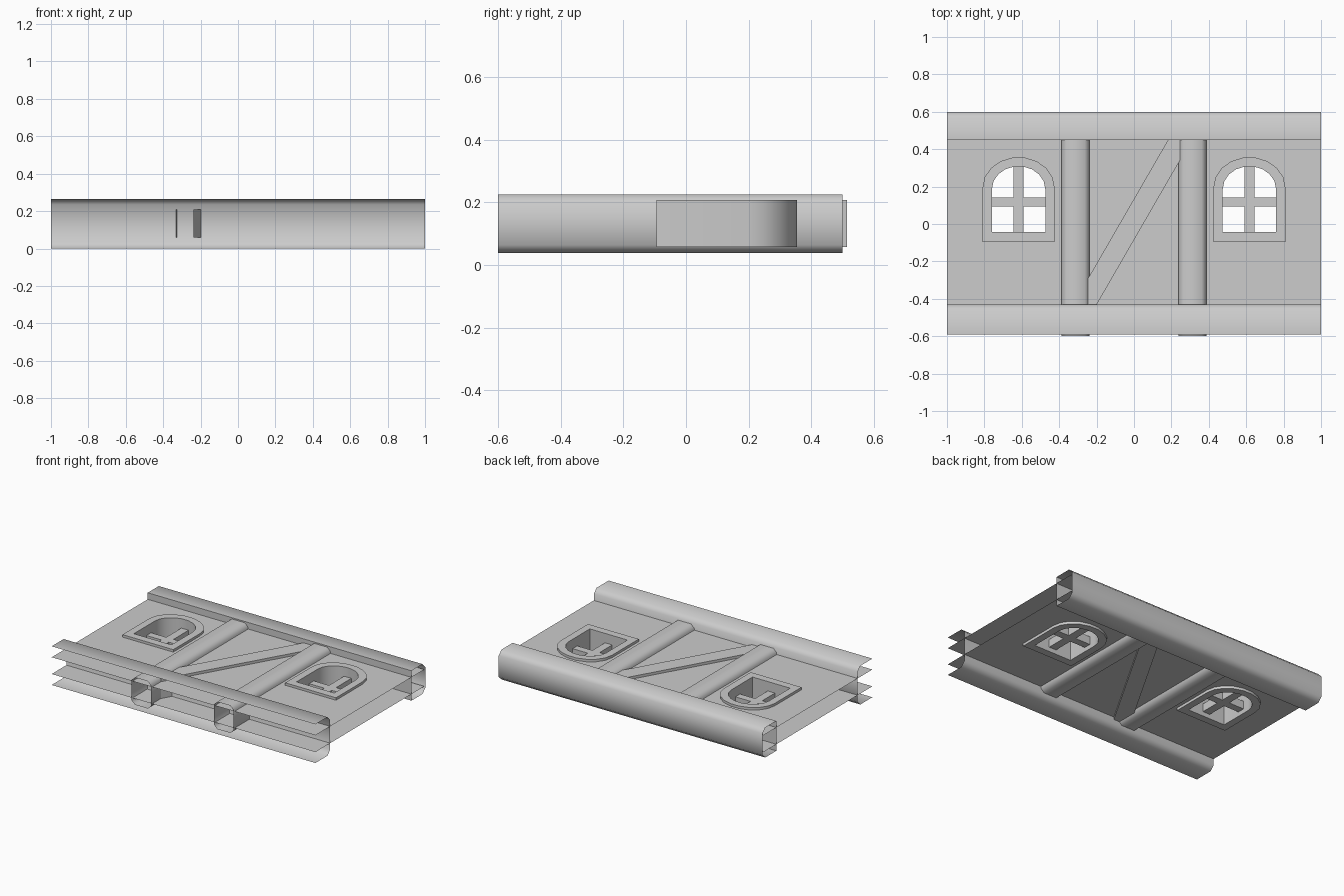
import bpy
import bmesh
from math import radians, sin, cos, pi
from mathutils import Matrix, Vector

cube = bpy.data.objects.get("Cube")
if cube:
    bpy.data.objects.remove(cube, do_unlink=True)

GREY = (0.604, 0.604, 0.604, 1.0)
mat = bpy.data.materials.new("plain_grey")
mat.use_nodes = True
mat.diffuse_color = GREY
mat.node_tree.nodes["Principled BSDF"].inputs["Base Color"].default_value = GREY


def finish(name, bm, smooth_angle=None):
    mesh = bpy.data.meshes.new(name)
    bm.to_mesh(mesh)
    bm.free()
    mesh.materials.append(mat)
    if smooth_angle:
        for poly in mesh.polygons:
            poly.use_smooth = True
        mesh.set_sharp_from_angle(angle=radians(smooth_angle))
    obj = bpy.data.objects.new(name, mesh)
    bpy.context.collection.objects.link(obj)
    return obj


def chamfered(points, r, closed):
    """Cut the corners of a profile; the ends of an open one stay put."""
    pts = [Vector(p) for p in points]
    out = []
    for i, c in enumerate(pts):
        if not closed and i in (0, len(pts) - 1):
            out.append(c)
            continue
        out.append(c + (pts[i - 1] - c).normalized() * r)
        out.append(c + (pts[(i + 1) % len(pts)] - c).normalized() * r)
    return out


def sweep(name, profile, x0, x1, closed, location=(0, 0), angle=0, smooth=None):
    """Open-ended extrusion of a (y, z) profile along local x."""
    bm = bmesh.new()
    a = [bm.verts.new((x0, p[0], p[1])) for p in profile]
    b = [bm.verts.new((x1, p[0], p[1])) for p in profile]
    n = len(profile)
    for i in range(n if closed else n - 1):
        j = (i + 1) % n
        bm.faces.new((a[i], b[i], b[j], a[j]))
    bm.transform(Matrix.Translation((*location, 0)) @ Matrix.Rotation(radians(angle), 4, "Z"))
    return finish(name, bm, smooth)


def plate(name, loops, z, depth=0, smooth=None):
    """Flat outline with holes, given thickness when depth is set."""
    bm = bmesh.new()
    for loop in loops:
        vs = [bm.verts.new((x, y, z)) for x, y in loop]
        for i, v in enumerate(vs):
            bm.edges.new((v, vs[i - 1]))
    bmesh.ops.triangle_fill(bm, use_beauty=True, edges=bm.edges[:], normal=(0, 0, 1))
    if depth:
        ext = bmesh.ops.extrude_face_region(bm, geom=bm.faces[:], use_keep_orig=True)
        moved = [g for g in ext["geom"] if isinstance(g, bmesh.types.BMVert)]
        bmesh.ops.translate(bm, verts=moved, vec=(0, 0, depth))
        bmesh.ops.recalc_face_normals(bm, faces=bm.faces[:])
    return finish(name, bm, smooth)


def box(name, x, y, z, size):
    bm = bmesh.new()
    bmesh.ops.create_cube(bm, size=1)
    bm.transform(Matrix.Translation((x, y, z)) @ Matrix.Diagonal((*size, 1)))
    return finish(name, bm)


def arch(cx, half, bottom, spring, top, segments=9):
    rise = (top - spring) / cos(pi / segments / 2)
    pts = [(cx - half, bottom), (cx + half, bottom)]
    for i in range(segments + 1):
        t = pi * i / segments
        pts.append((cx + half * cos(t), spring + rise * sin(t)))
    return pts


BAR_Z = 0.115
WINDOW_X = 0.617
POST_X = 0.3125

# Bottom beam: a channel open towards the front; top beam: slimmer and boxed in
bottom = chamfered([(-0.59, 0.265), (-0.43, 0.265), (-0.43, 0), (-0.59, 0)], 0.03, False)
sweep("bottom_beam", bottom, -1, 1, False, smooth=80)
top = chamfered([(0.45, 0.235), (0.6, 0.235), (0.6, 0.03), (0.45, 0.03)], 0.03, False)
sweep("top_beam", top, -1, 1, True, smooth=80)

# Wall skins with window openings
openings = [arch(s * WINDOW_X, 0.165, -0.068, 0.195, 0.332) for s in (-1, 1)]
outline = [(-1, -0.59), (1, -0.59), (1, 0.59), (-1, 0.59)]
for name, z in (("wall_outer_skin", 0.19), ("wall_inner_skin", 0.075)):
    plate(name, [outline] + openings, z)

# Upright posts
tube = chamfered([(-0.0745, 0.226), (0.0745, 0.226), (0.0745, 0.039), (-0.0745, 0.039)], 0.025, True)
for side, s in (("left", 1), ("right", -1)):
    sweep(side + "_post", tube, -0.6, 0.5, True, (s * POST_X, 0), 90, 80)

# Diagonal brace
brace = [(-0.055, 0.208), (0.055, 0.208), (0.055, 0.058), (-0.055, 0.058)]
sweep("diagonal_brace", brace, -0.551, 0.551, True, (-0.009, 0.009), 60)

# Arched windows with crossed bars
for side, s in (("left", 1), ("right", -1)):
    cx = s * WINDOW_X
    frame = [arch(cx, 0.1925, -0.095, 0.195, 0.355), arch(cx, 0.1425, -0.043, 0.187, 0.307)]
    plate(side + "_window_frame", frame, 0.057, 0.15, 30)
    box(side + "_window_upright_bar", cx, 0.132, BAR_Z, (0.055, 0.36, 0.055))
    box(side + "_window_cross_bar", cx, 0.118, BAR_Z, (0.295, 0.05, 0.055))
